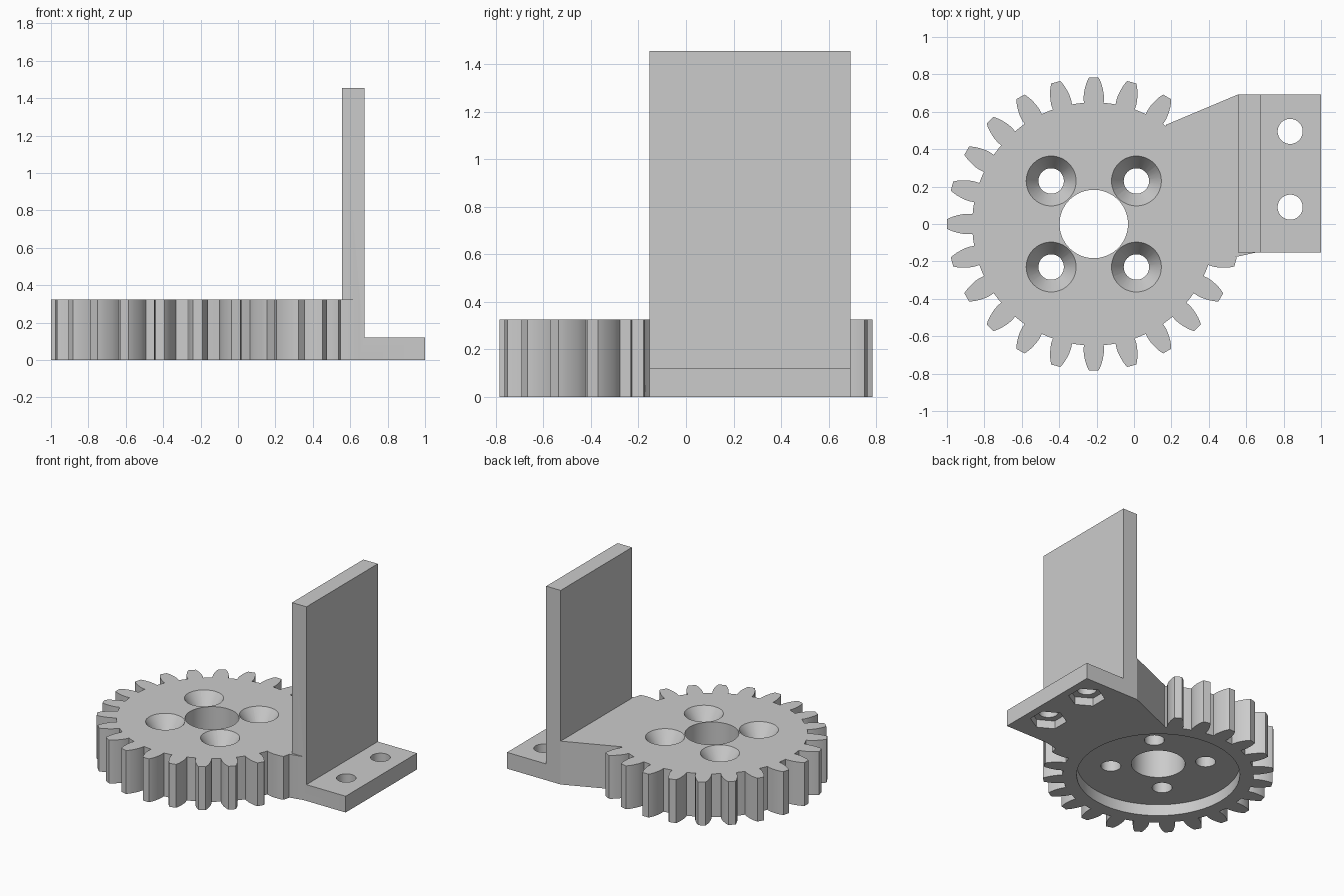
import bpy, bmesh, math
from mathutils import Matrix, Vector

cube = bpy.data.objects.get("Cube")
if cube:
    bpy.data.objects.remove(cube, do_unlink=True)

GEAR_X, GEAR_H = -0.215, 0.325
TEETH = 24

grey = bpy.data.materials.new("plain grey")
grey.use_nodes = True
grey.diffuse_color = (0.6, 0.6, 0.6, 1)
grey.node_tree.nodes["Principled BSDF"].inputs["Base Color"].default_value = (0.6, 0.6, 0.6, 1)


def finish(name, bm):
    bmesh.ops.recalc_face_normals(bm, faces=bm.faces)
    mesh = bpy.data.meshes.new(name)
    bm.to_mesh(mesh)
    bm.free()
    mesh.materials.append(grey)
    ob = bpy.data.objects.new(name, mesh)
    bpy.context.collection.objects.link(ob)
    return ob


def prism(name, points, extrude):
    """Extrude a closed outline along a vector."""
    bm = bmesh.new()
    face = bm.faces.new([bm.verts.new(p) for p in points])
    side = bmesh.ops.extrude_face_region(bm, geom=[face])["geom"]
    moved = [v for v in side if isinstance(v, bmesh.types.BMVert)]
    bmesh.ops.translate(bm, verts=moved, vec=Vector(extrude))
    return finish(name, bm)


def cone(name, x, y, z0, z1, r0, r1, sides=48):
    bm = bmesh.new()
    bmesh.ops.create_cone(bm, cap_ends=True, segments=sides, radius1=r0, radius2=r1,
                          depth=z1 - z0, matrix=Matrix.Translation((x, y, (z0 + z1) / 2)))
    return finish(name, bm)


def combine(body, other, operation):
    mod = body.modifiers.new(operation.lower(), 'BOOLEAN')
    mod.operation, mod.solver, mod.object = operation, 'EXACT', other
    bpy.context.view_layer.objects.active = body
    bpy.ops.object.modifier_apply(modifier=mod.name)
    bpy.data.objects.remove(other, do_unlink=True)


# Gear: curved tooth flanks given as (radius, half width), with short root arcs between
flank = [(0.65, 0.053), (0.675, 0.055), (0.70, 0.053), (0.725, 0.048),
         (0.75, 0.041), (0.77, 0.033), (0.785, 0.025)]
outline = []
for i in range(TEETH):
    mid = i * math.tau / TEETH
    tooth = [(r, -math.atan2(w, r)) for r, w in flank]
    tooth += [(r, -a) for r, a in reversed(tooth)]
    tooth.append((flank[0][0], math.pi / TEETH))
    outline += [(GEAR_X + r * math.cos(mid + a), r * math.sin(mid + a), 0) for r, a in tooth]
body = prism("gear_bracket", outline, (0, 0, GEAR_H))

# Arm from the gear to the upright wall
arm = [(0.17, 0.53), (0.555, 0.692), (0.64, 0.692), (0.65, -0.153), (0.55, -0.175), (0.2, -0.09)]
combine(body, prism("arm", [(x, y, 0) for x, y in arm], (0, 0, GEAR_H)), 'UNION')

# Upright wall and foot as one L profile
ell = [(0.555, 0), (1, 0), (1, 0.122), (0.675, 0.122), (0.675, 1.455), (0.555, 1.455)]
combine(body, prism("wall_and_foot", [(x, -0.153, z) for x, z in ell], (0, 0.845, 0)), 'UNION')

# Round pocket under the gear, then the centre bore
combine(body, cone("pocket", GEAR_X, 0, -0.1, 0.085, 0.555, 0.555, 96), 'DIFFERENCE')
combine(body, cone("bore", GEAR_X, 0, -0.1, 0.5, 0.183, 0.183, 64), 'DIFFERENCE')

# Four countersunk screw holes
for sx in (-1, 1):
    for sy in (-1, 1):
        x, y = GEAR_X + sx * 0.228, sy * 0.23
        combine(body, cone("screw_hole", x, y, -0.1, 0.5, 0.068, 0.068), 'DIFFERENCE')
        combine(body, cone("countersink", x, y, GEAR_H - 0.1, GEAR_H + 0.01, 0.067, 0.14), 'DIFFERENCE')

# Two foot holes with hexagonal nut pockets underneath
for y in (0.09, 0.495):
    combine(body, cone("foot_hole", 0.835, y, -0.1, 0.3, 0.067, 0.067), 'DIFFERENCE')
    combine(body, cone("nut_pocket", 0.835, y, -0.1, 0.06, 0.125, 0.125, 6), 'DIFFERENCE')

bpy.ops.object.select_all(action='DESELECT')
body.select_set(True)
bpy.context.view_layer.objects.active = body
bpy.ops.object.shade_smooth_by_angle(angle=math.radians(30))
